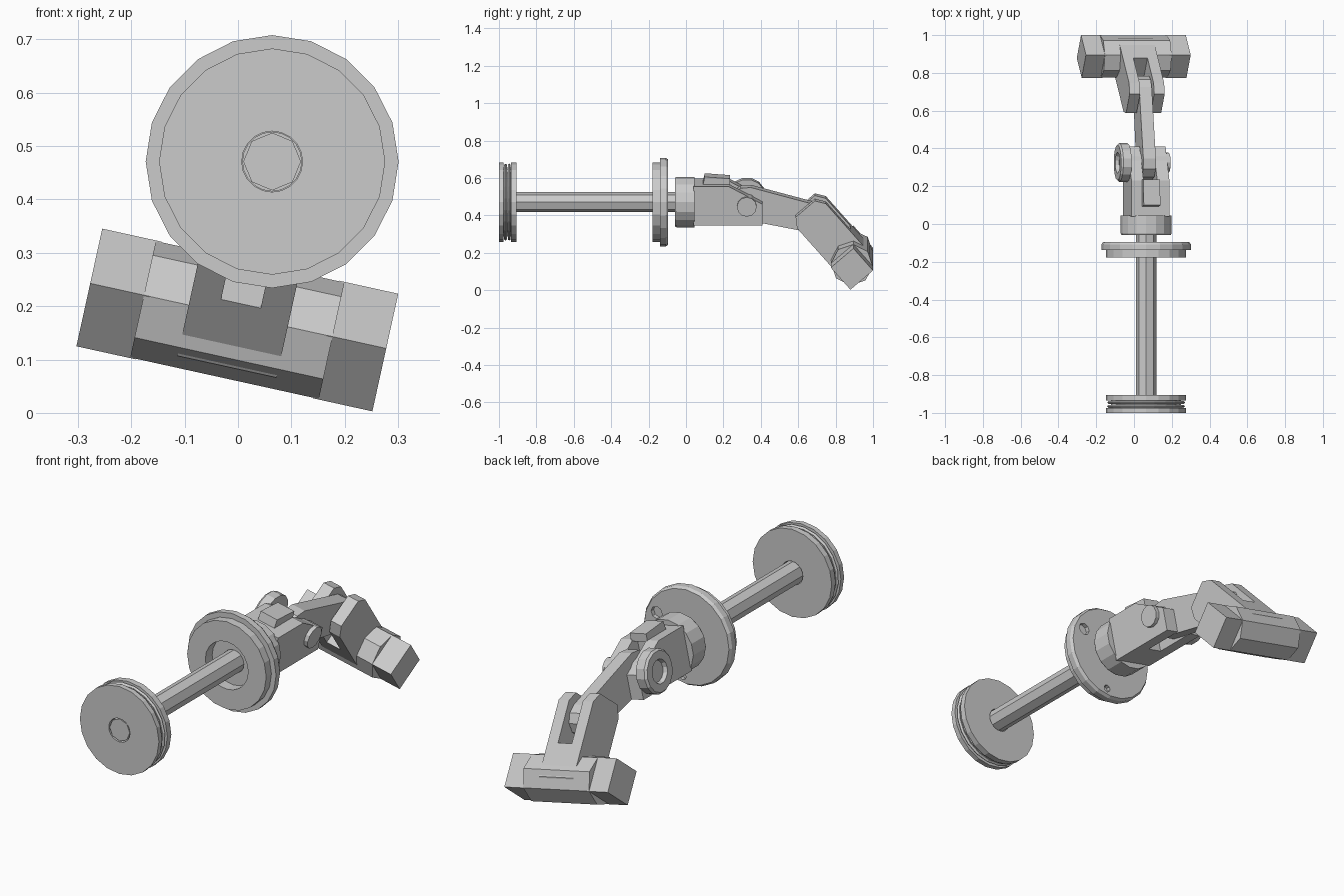
import bpy, bmesh
from math import sin, cos, pi, radians
from mathutils import Matrix, Vector

if "Cube" in bpy.data.objects:
    bpy.data.objects.remove(bpy.data.objects["Cube"])

CX, CZ = 0.064, 0.471
BASE = Matrix.Translation((CX, 0, CZ))                 # piston axis
TILT = BASE @ Matrix.Rotation(radians(12.4), 4, 'Y')   # rolled linkage frame
A = radians(49)                                        # downward slope of the fork arm
HUB = Vector((0.887, -0.304))                          # crossbar centre (y, z)


def finish(name, bm, mat):
    bmesh.ops.remove_doubles(bm, verts=bm.verts, dist=1e-5)
    bmesh.ops.recalc_face_normals(bm, faces=bm.faces)
    me = bpy.data.meshes.new(name)
    bm.to_mesh(me)
    bm.free()
    me.transform(mat)
    ob = bpy.data.objects.new(name, me)
    bpy.context.collection.objects.link(ob)
    return ob


def lathe(name, prof, sides, mat=BASE, phase=0.0):
    """Revolve a closed (y, r) profile about the y axis."""
    bm = bmesh.new()
    n = len(prof)
    rings = [[bm.verts.new((r * cos(phase + 2 * pi * k / sides), y,
                            r * sin(phase + 2 * pi * k / sides))) for y, r in prof]
             for k in range(sides)]
    for k in range(sides):
        a, b = rings[k], rings[(k + 1) % sides]
        for i in range(n):
            j = (i + 1) % n
            if prof[i][1] == 0 and prof[j][1] == 0:
                continue
            if prof[i][1] == 0:
                bm.faces.new((a[i], a[j], b[j]))
            elif prof[j][1] == 0:
                bm.faces.new((a[i], a[j], b[i]))
            else:
                bm.faces.new((a[i], a[j], b[j], b[i]))
    return finish(name, bm, mat)


def rod(name, y0, y1, r, sides, mat=BASE, phase=0.0):
    return lathe(name, [(y0, 0), (y0, r), (y1, r), (y1, 0)], sides, mat, phase)


def prism(name, pts, x0, x1, mat=TILT):
    """Extrude a (y, z) outline from x0 to x1."""
    bm = bmesh.new()
    f = bm.faces.new([bm.verts.new((x0, y, z)) for y, z in pts])
    r = bmesh.ops.extrude_face_region(bm, geom=[f])
    bmesh.ops.translate(bm, vec=(x1 - x0, 0, 0),
                        verts=[v for v in r['geom'] if isinstance(v, bmesh.types.BMVert)])
    return finish(name, bm, mat)


def rect(y0, y1, z0, z1):
    return [(y0, z0), (y1, z0), (y1, z1), (y0, z1)]


def cut(ob, cutter):
    m = ob.modifiers.new("cut", 'BOOLEAN')
    m.object, m.operation, m.solver = cutter, 'DIFFERENCE', 'EXACT'
    bpy.context.view_layer.objects.active = ob
    bpy.ops.object.modifier_apply(modifier=m.name)
    bpy.data.objects.remove(cutter)


def cross(y, z):
    """Frame whose y axis runs along the linkage's x axis."""
    return TILT @ Matrix.Translation((0, y, z)) @ Matrix.Rotation(-pi / 2, 4, 'Z')


# piston head with groove and rings
lathe("piston_head", [(-1, .057), (-1, .212), (-.975, .212), (-.975, .185), (-.935, .185),
                      (-.935, .212), (-.905, .212), (-.905, .057)], 20)
for i, y in enumerate((-.965, -.945)):
    lathe(f"piston_ring_{i}", [(y - .008, .18), (y - .008, .2), (y, .207),
                               (y + .008, .2), (y + .008, .18)], 20, phase=.1)
rod("piston_rod", -.998, -.04, .054, 8)

# cylinder gland with front recess and two rear holes
gland = lathe("cylinder_gland", [(-.178, .115), (-.178, .212), (-.138, .212), (-.138, .237),
                                 (-.108, .237), (-.095, .228), (-.095, .055), (-.125, .055),
                                 (-.125, .115)], 20)
for x, z, r in ((.16, .075, .03), (.02, -.195, .018)):
    cut(gland, rod("hole_cutter", -.115, -.05, r, 8, BASE @ Matrix.Translation((x, 0, z))))

# rod collar and clevis
lathe("rod_collar", [(-.058, 0), (-.058, .13), (-.05, .135), (.045, .135), (.045, 0)], 16)
clevis = prism("rod_clevis", [(.04, -.105), (.41, -.105), (.41, .01), (.23, .107), (.04, .107)],
               -.103, .103)
cut(clevis, prism("slot_cutter", rect(.2, .6, -.3, .3), -.037, .037))
prism("clevis_lock_block", [(.09, .1), (.235, .1), (.235, .138), (.1, .148)], -.045, .045)

# clevis pin with its recessed head
pin = cross(.325, 0)
rod("clevis_pin", -.1, .122, .053, 12, pin)
lathe("clevis_pin_head", [(-.1, 0), (-.1, .103), (-.145, .103), (-.155, .094), (-.155, .056),
                          (-.135, .05), (-.135, 0)], 14, pin)

# link with rounded ends
p, q = Vector((.325, 0)), Vector((.707, -.09))
a0 = (q - p).to_2d()
dirv = a0.normalized()
nrm = Vector((-dirv.y, dirv.x))
outline = []
for c, start, r in ((q, -90, .076), (p, 90, .09)):
    for k in range(6):
        t = radians(start + 36 * k)
        outline.append(tuple(c + r * (cos(t) * dirv + sin(t) * nrm)))
prism("link", outline, -.034, .034)

# forked arm, sloping down
ARM = TILT @ Matrix.Translation((0, HUB.x, HUB.y)) @ Matrix.Rotation(-A, 4, 'X')
fork = prism("fork_arm", [(-.33, -.102), (.03, -.102), (.078, -.06), (.078, .06), (.03, .102),
                          (-.33, .102), (-.38, .068), (-.38, -.068)], -.095, .095, ARM)
cut(fork, prism("slot_cutter", rect(-.6, -.13, -.3, .3), -.038, .038, ARM))
rod("fork_pin", -.09, .09, .045, 10, cross(q.x, q.y))

# crossbar: faceted barrel and square ends
lathe("crossbar_barrel", [(-.181, 0), (-.181, .112), (.181, .112), (.181, 0)], 8,
      cross(HUB.x, HUB.y), radians(4))
for side, s in (("left", -1), ("right", 1)):
    prism("crossbar_end_" + side, rect(-.08, .08, -.08, .08), s * .17, s * .284, ARM)
